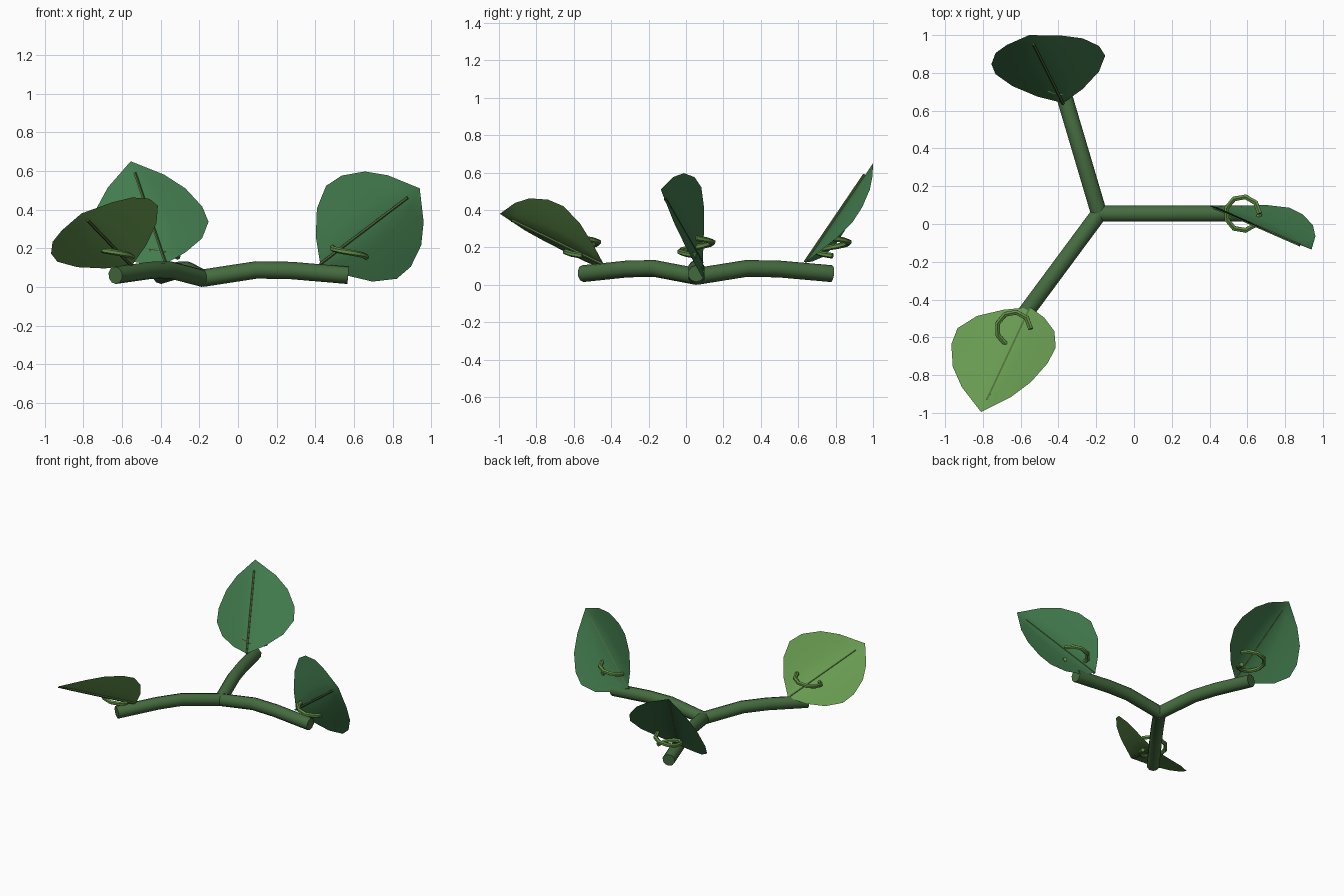
import bpy, bmesh, math
from mathutils import Vector

if "Cube" in bpy.data.objects:
    bpy.data.objects.remove(bpy.data.objects["Cube"])


def material(name, rgb):
    m = bpy.data.materials.new(name)
    m.diffuse_color = (*rgb, 1)
    m.use_nodes = True
    m.node_tree.nodes["Principled BSDF"].inputs["Base Color"].default_value = m.diffuse_color
    return m


STEM = material("stem_green", (0.06, 0.15, 0.05))
TENDRIL = material("tendril_green", (0.12, 0.27, 0.06))
RIB = material("rib_green", (0.08, 0.15, 0.045))
LEAF = material("leaf_green", (0.055, 0.2, 0.075))
LIGHT_LEAF = material("light_leaf_green", (0.135, 0.32, 0.08))


def finish(name, bm, mat, angle):
    bmesh.ops.recalc_face_normals(bm, faces=bm.faces[:])
    me = bpy.data.meshes.new(name)
    bm.to_mesh(me)
    bm.free()
    ob = bpy.data.objects.new(name, me)
    bpy.context.collection.objects.link(ob)
    me.materials.append(mat)
    bpy.ops.object.select_all(action='DESELECT')
    ob.select_set(True)
    bpy.context.view_layer.objects.active = ob
    bpy.ops.object.shade_smooth_by_angle(angle=math.radians(angle))
    return ob


def tube(name, pts, radius, sides, mat):
    pts = [Vector(p) for p in pts]
    bm = bmesh.new()
    rings = []
    for i, p in enumerate(pts):
        t = (pts[min(i + 1, len(pts) - 1)] - pts[max(i - 1, 0)]).normalized()
        a = t.cross(Vector((0, 0, 1))).normalized()
        b = a.cross(t)
        rings.append([bm.verts.new(p + radius * (math.cos(k) * a + math.sin(k) * b))
                      for k in (math.tau * (j + 0.5) / sides for j in range(sides))])
    for r, s in zip(rings, rings[1:]):
        for j in range(sides):
            k = (j + 1) % sides
            bm.faces.new((r[j], r[k], s[k], s[j]))
    bm.faces.new(rings[0])
    bm.faces.new(rings[-1])
    return finish(name, bm, mat, 50)


# leaf outline: (distance along the rib, half width)
OUTLINE = [(0.06, 0.125), (0.145, 0.238), (0.25, 0.302), (0.35, 0.296),
           (0.47, 0.24), (0.565, 0.152)]
COLS = (-1, -0.67, -0.33, 0, 0.33, 0.67, 1)


def leaf(name, base, tip, side, mat):
    base, tip = Vector(base), Vector(tip)
    length = (tip - base).length
    u = (tip - base) / length
    v = Vector(side)
    v = (v - v.dot(u) * u).normalized()
    n = u.cross(v)
    bm = bmesh.new()
    first, last = bm.verts.new(base), bm.verts.new(tip)
    rows = []
    for d, w in OUTLINE:
        rows.append([bm.verts.new(base + u * d * length / 0.67 + v * w * c
                                  + n * 0.082 * (w * abs(c) / 0.3) ** 1.25)
                     for c in COLS])
    for j in range(len(COLS) - 1):
        bm.faces.new((first, rows[0][j + 1], rows[0][j]))
        bm.faces.new((last, rows[-1][j], rows[-1][j + 1]))
        for r, s in zip(rows, rows[1:]):
            bm.faces.new((r[j], r[j + 1], s[j + 1], s[j]))
    finish(name, bm, mat, 60)
    # straight rib lying on the outer face
    off = n * -0.004
    tube(name + "_rib", [base + off, base + u * 0.88 * length + off], 0.008, 5, RIB)


HUB = Vector((-0.185, 0.055, 0))
PROFILE = [(0, 0.045), (0.28, 0.088), (0.46, 0.085), (0.755, 0.06)]
BRANCHES = [
    ("right", 0, (0.425, 0.09, 0.12), (0.94, -0.135, 0.51), (0.6, 0.01, -0.8), LEAF),
    ("back", 106.5, (-0.375, 0.64, 0.12), (-0.555, 1.0, 0.65), (0.967, 0.15, 0.2), LEAF),
    ("front", 233.5, (-0.55, -0.44, 0.11), (-0.81, -0.995, 0.38), (0.852, -0.187, 0.487), LIGHT_LEAF),
]

for label, deg, base, tip, side, mat in BRANCHES:
    direction = Vector((math.cos(math.radians(deg)), math.sin(math.radians(deg)), 0))
    # arched stem
    tube(label + "_stem", [HUB + direction * d + Vector((0, 0, z)) for d, z in PROFILE],
         0.045, 10, STEM)
    # cupped leaf
    leaf(label + "_leaf", base, tip, side, mat)
    # curled tendril, one rising turn around the stem end
    end = HUB + direction * 0.76
    turn = [end + Vector((0.09 * math.cos(a), -0.09 * math.sin(a), 0.155 + 0.095 * a / math.tau))
            for a in (math.tau * i / 9 for i in range(10))]
    tube(label + "_tendril", turn, 0.015, 6, TENDRIL)
